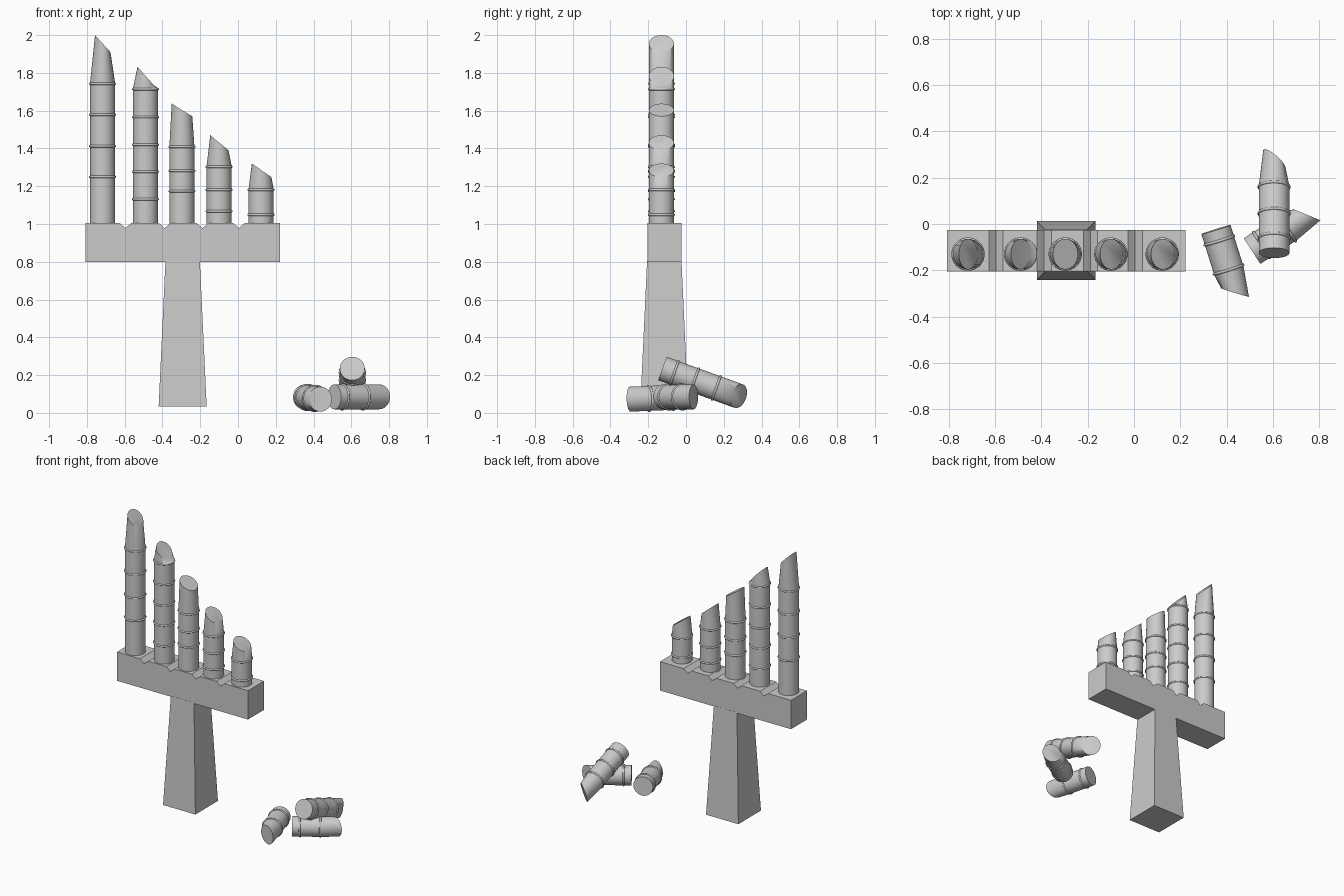
import bpy, bmesh, math
from mathutils import Matrix, Vector

if "Cube" in bpy.data.objects:
    bpy.data.objects.remove(bpy.data.objects["Cube"])

R = 0.066      # pipe radius
SEG = 40       # pipe sides
H = 0.006      # ring thickness


def finish(name, bm):
    bmesh.ops.recalc_face_normals(bm, faces=bm.faces)
    mesh = bpy.data.meshes.new(name)
    bm.to_mesh(mesh)
    bm.free()
    obj = bpy.data.objects.new(name, mesh)
    bpy.context.collection.objects.link(obj)
    return obj


def bridge(bm, loops):
    """Skin a stack of vertex loops and cap both ends."""
    for a, b in zip(loops, loops[1:]):
        for i in range(len(a)):
            j = (i + 1) % len(a)
            bm.faces.new((a[i], a[j], b[j], b[i]))
    bm.faces.new(loops[0][::-1])
    bm.faces.new(loops[-1])


def pipe(name, rings, tip_left, tip_right, matrix):
    """Ringed pipe with a slanted tip squeezed in x; heights start at 0."""
    bm = bmesh.new()
    profile = [(R, 0)]
    for z in rings:
        for a in (-90, -45, 0, 45, 90):
            t = math.radians(a)
            profile.append((R + H * math.cos(t), z + H * math.sin(t)))
    angles = [2 * math.pi * i / SEG for i in range(SEG)]
    loops = [[bm.verts.new((r * math.cos(t), r * math.sin(t), z)) for t in angles]
             for r, z in profile]
    (x0, z0), (x1, z1) = tip_left, tip_right
    tip = []
    for t in angles:
        f = (math.cos(t) + 1) / 2
        tip.append(bm.verts.new((x0 + (x1 - x0) * f, R * math.sin(t), z0 + (z1 - z0) * f)))
    loops.append(tip)
    bridge(bm, loops)
    bm.transform(matrix)
    obj = finish(name, bm)
    bpy.ops.object.select_all(action='DESELECT')
    obj.select_set(True)
    bpy.context.view_layer.objects.active = obj
    bpy.ops.object.shade_smooth_by_angle(angle=math.radians(50))
    return obj


def frame(origin, axis, side):
    """Matrix sending local z to axis and local x towards side."""
    z = Vector(axis).normalized()
    y = z.cross(Vector(side)).normalized()
    x = y.cross(z)
    m = Matrix((x, y, z)).transposed().to_4x4()
    m.translation = origin
    return m


# Tapered post
bm = bmesh.new()
loops = [[bm.verts.new((-0.293 + sx * h, -0.115 + sy * h, z))
          for sx, sy in ((-1, -1), (1, -1), (1, 1), (-1, 1))]
         for h, z in ((0.127, 0.035), (0.091, 0.805))]
bridge(bm, loops)
finish("post", bm)

# Crossbeam with V grooves between the pipes
outline = [(0.222, 0.8), (-0.808, 0.8), (-0.808, 1.005)]
for x in (-0.596, -0.388, -0.188, 0.005):
    outline += [(x - 0.031, 1.005), (x, 0.978), (x + 0.031, 1.005)]
outline.append((0.222, 1.005))
bm = bmesh.new()
bridge(bm, [[bm.verts.new((x, y, z)) for x, z in outline] for y in (-0.205, -0.025)])
finish("crossbeam", bm)

# Standing pipes: x centre, ring heights, slanted tip ends (left, right)
specs = [
    (-0.717, (0.25, 0.412, 0.579, 0.743), (-0.04, 1.0), (0.042, 0.91)),
    (-0.490, (0.131, 0.277, 0.42, 0.566, 0.714), (-0.042, 0.832), (0.044, 0.735)),
    (-0.297, (0.174, 0.282, 0.409), (-0.054, 0.637), (0.055, 0.57)),
    (-0.100, (0.067, 0.181, 0.303), (-0.047, 0.47), (0.05, 0.39)),
    (0.122, (0.049, 0.181), (-0.049, 0.32), (0.055, 0.248)),
]
for i, (x, rings, left, right) in enumerate(specs):
    pipe(f"standing_pipe_{i + 1}", rings, left, right, Matrix.Translation((x, -0.13, 1.0)))

# Loose pipes lying on the ground
loose = [
    (3, (0.605, -0.125, 0.235), (0, 0.94, -0.34), (1, 0, 0)),
    (4, (0.51, -0.117, 0.085), (0.84, 0.545, 0), (-0.545, 0.84, 0)),
    (4, (0.354, -0.024, 0.084), (0.30, -0.954, -0.04), (-0.954, -0.30, 0)),
]
for i, (k, origin, axis, side) in enumerate(loose):
    pipe(f"loose_pipe_{i + 1}", *specs[k][1:], frame(origin, axis, side))
